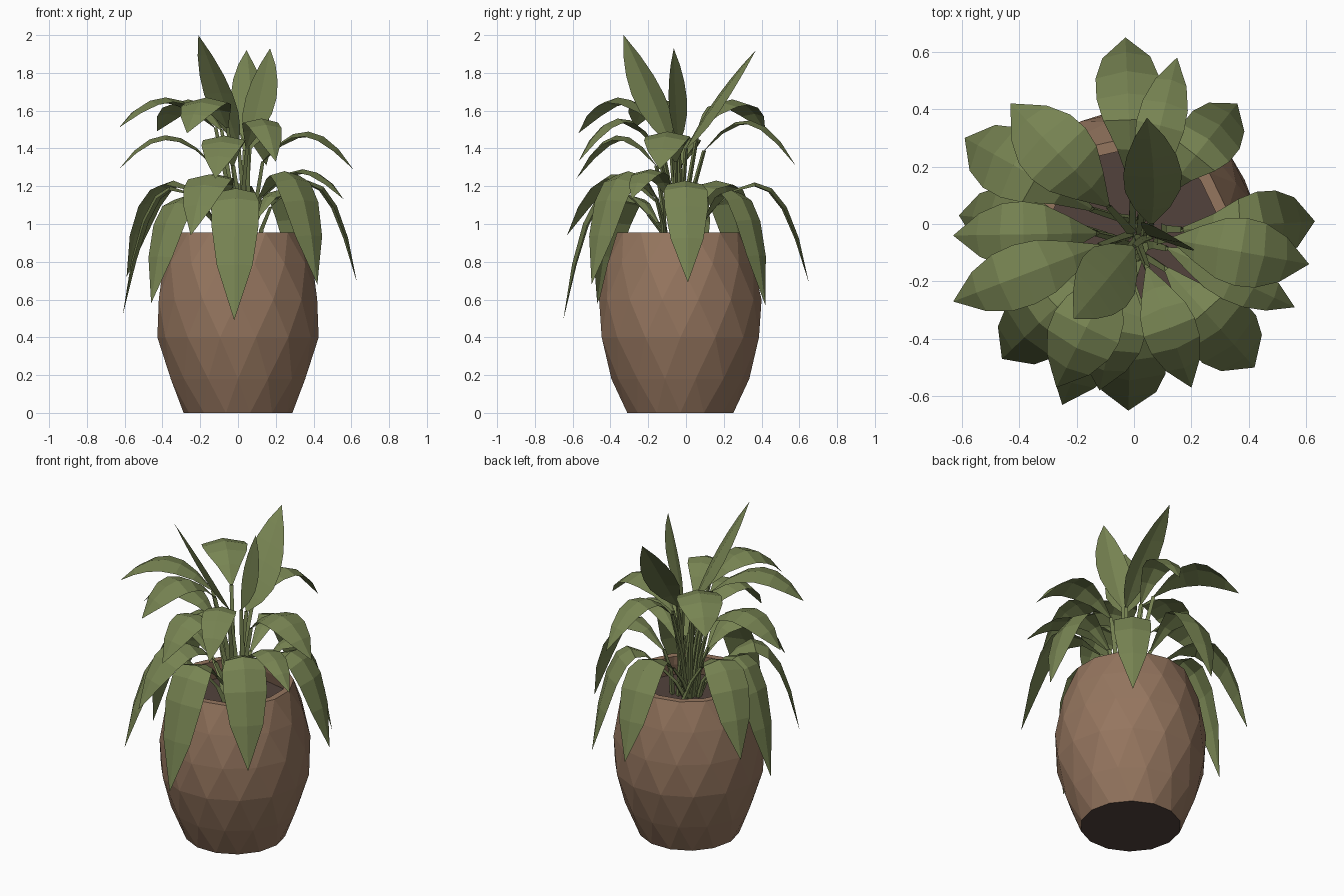
import bpy, math, random
from mathutils import Vector

if "Cube" in bpy.data.objects:
    bpy.data.objects.remove(bpy.data.objects["Cube"])

random.seed(4)
CENTRE = Vector((0.0, -0.03, 0.0))


def material(name, rgb):
    m = bpy.data.materials.new(name)
    m.diffuse_color = (*rgb, 1)
    m.use_nodes = True
    m.node_tree.nodes["Principled BSDF"].inputs["Base Color"].default_value = m.diffuse_color
    return m


green = material("leaf green", (0.185, 0.23, 0.085))
clay = material("clay brown", (0.30, 0.18, 0.114))
earth = material("dark soil", (0.085, 0.055, 0.046))


def add_mesh(name, verts, faces, mat):
    me = bpy.data.meshes.new(name)
    me.from_pydata([tuple(v) for v in verts], [], faces)
    me.materials.append(mat)
    me.update()
    ob = bpy.data.objects.new(name, me)
    bpy.context.collection.objects.link(ob)
    return ob


def ring(r, z, n, off):
    return [CENTRE + Vector((r * math.cos(math.tau * (i + off) / n),
                             r * math.sin(math.tau * (i + off) / n), z)) for i in range(n)]


def lathe(name, profile, n, mat, stagger):
    """Faceted turned shape; staggered rows give triangular facets."""
    verts, faces = [], []
    for j, (r, z) in enumerate(profile):
        verts += ring(r, z, n, 0.5 * (j % 2) if stagger else 0.5)
    for j in range(len(profile) - 1):
        for i in range(n):
            k = (i + 1) % n
            a, b, c, d = j * n + i, j * n + k, (j + 1) * n + i, (j + 1) * n + k
            if not stagger:
                faces.append((a, b, d, c))
            elif j % 2 == 0:
                faces += [(a, b, c), (b, d, c)]
            else:
                faces += [(a, b, d), (a, d, c)]
    return add_mesh(name, verts, faces, mat)


# Pot: bulging outer wall, rim and inner wall
N = 14
lathe("pot_wall", [(0.288, 0), (0.365, 0.18), (0.427, 0.40), (0.43, 0.60),
                   (0.395, 0.79), (0.335, 0.955)], N, clay, True)
lathe("pot_rim", [(0.335, 0.955), (0.295, 0.955), (0.30, 0.90), (0.33, 0.80)], N, clay, False)

# Dark underside and soil
add_mesh("pot_underside", ring(0.288, 0, N, 0), [tuple(reversed(range(N)))], earth)
add_mesh("soil", ring(0.33, 0.83, N, 0.5), [tuple(range(N))], earth)

HIGH = [0.06, 0.52, 0.88, 1.0, 0.95, 0.66, 0.0]
LOW = [0.08, 0.42, 0.82, 1.0, 1.0, 0.76, 0.0]
UP = [0.08, 0.62, 0.95, 1.0, 0.85, 0.52, 0.0]


def leaf(name, p0, pc, p2, half_width, side, widths, fold=0.22):
    """Folded blade along a quadratic curve, with a thin stem from the soil."""
    side = side.normalized()
    verts, faces = [], []
    n = len(widths) - 1
    for i, w in enumerate(widths):
        t = i / n
        p = p0 * (1 - t) ** 2 + pc * 2 * t * (1 - t) + p2 * t * t
        tan = ((pc - p0) * (1 - t) + (p2 - pc) * t).normalized()
        nor = side.cross(tan).normalized()
        if nor.z < 0:
            nor = -nor
        hw = half_width * w
        drop = nor * hw * fold
        verts += [p - side * hw - drop, p, p + side * hw - drop]
    for i in range(n):
        a = 3 * i
        if i == n - 1:
            faces += [(a, a + 1, a + 4), (a + 1, a + 2, a + 4)]
        else:
            faces += [(a, a + 1, a + 4, a + 3), (a + 1, a + 2, a + 5, a + 4)]
    # stem: tapering three-sided tube
    flat = Vector((p0.x, p0.y, 0)) - CENTRE
    root = CENTRE + flat * 0.3 + Vector((random.uniform(-.03, .06),
                                         random.uniform(-.05, .03), 0.82))
    bend = root.lerp(p0, 0.55) - flat * 0.12
    base = len(verts)
    for p, r in ((root, 0.018), (bend, 0.015), (p0, 0.012)):
        for k in range(3):
            a = k * math.tau / 3
            verts.append(p + Vector((r * math.cos(a), r * math.sin(a), 0)))
    for j in range(2):
        for k in range(3):
            a, b = base + 3 * j + k, base + 3 * j + (k + 1) % 3
            faces.append((a, b, b + 3, a + 3))
    add_mesh(name, verts, faces, green)


def arched_leaf(name, x, y, z, top, half_width):
    """Leaf that rises to height top and droops to its tip."""
    tip = Vector((x, y, z))
    flat = Vector((x, y, 0)) - CENTRE
    radius = flat.length
    d = flat / radius
    low = top - z > 0.35
    rise = 0.14 if low else 0.16
    z0 = top - rise
    reach = 0.80 if low else 0.62
    lift = rise + math.sqrt(max(rise * rise + rise * (z0 - z), 0))
    p0 = CENTRE + d * (0.17 if low else 0.13) + Vector((0, 0, z0))
    pc = CENTRE + d * radius * reach + Vector((0, 0, z0 + lift))
    leaf(name, p0, pc, tip, half_width, Vector((-d.y, d.x, 0)), LOW if low else HIGH)


# Arched leaves: tip x, y, z, top height, half width
ARCHED = {
    "back_low": (-0.03, 0.65, 0.69, 1.22, 0.11),
    "back_high": (0.15, 0.58, 1.31, 1.55, 0.085),
    "back_right_low": (0.36, 0.42, 0.57, 1.18, 0.105),
    "right_low": (0.63, 0.01, 0.69, 1.23, 0.115),
    "right_high": (0.61, -0.14, 1.29, 1.49, 0.12),
    "right_middle": (0.56, -0.29, 1.13, 1.29, 0.08),
    "front_right_low": (0.42, -0.50, 0.68, 1.28, 0.125),
    "front_right_high": (0.20, -0.57, 1.33, 1.56, 0.095),
    "front_low": (-0.02, -0.65, 0.49, 1.19, 0.125),
    "front_left_middle": (-0.25, -0.63, 0.94, 1.27, 0.125),
    "front_left_low": (-0.46, -0.47, 0.58, 1.15, 0.12),
    "front_left_high": (-0.27, -0.57, 1.48, 1.67, 0.125),
    "front_middle": (-0.12, -0.58, 1.24, 1.47, 0.115),
    "left_front_high": (-0.63, -0.27, 1.51, 1.67, 0.11),
    "left_high": (-0.63, -0.04, 1.29, 1.47, 0.115),
    "left_low": (-0.61, 0.03, 0.52, 1.20, 0.11),
    "back_left_low": (-0.59, 0.30, 0.72, 1.23, 0.12),
    "back_left_high": (-0.43, 0.42, 1.49, 1.66, 0.13),
}
for key, spec in ARCHED.items():
    arched_leaf("leaf_" + key, *spec)

# Upright leaves: start, control, tip, half width, side direction
UPRIGHT = [
    ((0.0, -0.08, 1.42), (-0.08, -0.18, 1.68), (-0.21, -0.33, 2.0), 0.115, (0.66, -0.75, 0)),
    ((0.05, -0.04, 1.42), (0.12, -0.06, 1.66), (0.17, -0.065, 1.93), 0.095, (0.85, -0.5, 0)),
    ((0.06, 0.0, 1.40), (0.085, 0.14, 1.64), (0.045, 0.37, 1.92), 0.11, (1, 0.05, -0.4)),
]
for i, (a, b, c, w, s) in enumerate(UPRIGHT):
    leaf("upright_leaf_%d" % (i + 1), Vector(a), Vector(b), Vector(c), w, Vector(s), UP, 0.15)
